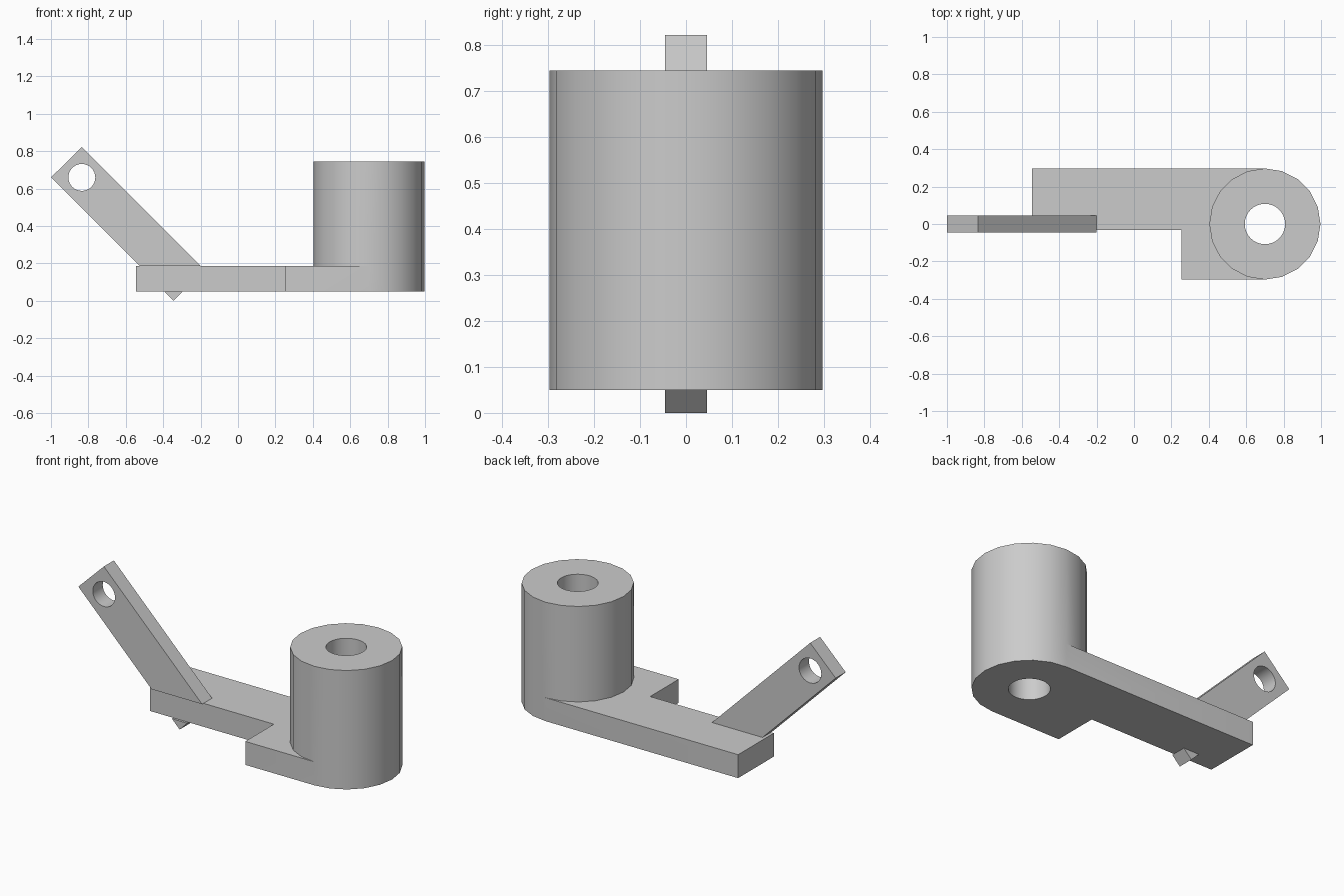
import bpy
import bmesh
from math import cos, sin, tau, radians
from mathutils import Vector

cube = bpy.data.objects.get("Cube")
if cube:
    bpy.data.objects.remove(cube, do_unlink=True)

grey = bpy.data.materials.new("light_grey")
grey.use_nodes = True
colour = (0.6, 0.6, 0.6, 1)
grey.diffuse_color = colour
grey.node_tree.nodes["Principled BSDF"].inputs["Base Color"].default_value = colour


def extrude(name, points, axis, low, high):
    """Extrude a flat outline along y (points are x, z) or z (points are x, y)."""
    def place(a, b, d):
        return (a, d, b) if axis == "y" else (a, b, d)
    bm = bmesh.new()
    face = bm.faces.new([bm.verts.new(place(a, b, low)) for a, b in points])
    result = bmesh.ops.extrude_face_region(bm, geom=[face])
    verts = [v for v in result["geom"] if isinstance(v, bmesh.types.BMVert)]
    offset = Vector(place(0, 0, high - low))
    bmesh.ops.translate(bm, verts=verts, vec=offset)
    bmesh.ops.recalc_face_normals(bm, faces=bm.faces)
    mesh = bpy.data.meshes.new(name)
    bm.to_mesh(mesh)
    bm.free()
    mesh.materials.append(grey)
    obj = bpy.data.objects.new(name, mesh)
    bpy.context.collection.objects.link(obj)
    return obj


def circle(x, y, radius, sides):
    return [(x + radius * cos(tau * i / sides), y + radius * sin(tau * i / sides))
            for i in range(sides)]


def combine(obj, tool, operation):
    """Apply a boolean and discard the tool object."""
    mod = obj.modifiers.new(operation.lower(), "BOOLEAN")
    mod.operation = operation
    mod.solver = "EXACT"
    mod.object = tool
    bpy.context.view_layer.objects.active = obj
    bpy.ops.object.modifier_apply(modifier=mod.name)
    bpy.data.objects.remove(tool, do_unlink=True)


def smooth(obj):
    bpy.ops.object.select_all(action="DESELECT")
    obj.select_set(True)
    bpy.context.view_layer.objects.active = obj
    bpy.ops.object.shade_smooth_by_angle(angle=radians(30))


bottom, plate_top, boss_top = 0.05, 0.187, 0.745
boss_x, boss_r = 0.70, 0.297

# Stepped base plate joined to the bored cylindrical boss
base = extrude("base_with_boss", [
    (-0.545, -0.033), (0.255, -0.033), (0.255, -boss_r),
    (boss_x, -boss_r), (boss_x, boss_r), (-0.545, boss_r)],
    "z", bottom, plate_top)
boss = extrude("boss", circle(boss_x, 0, boss_r, 20), "z", bottom, boss_top)
combine(base, boss, "UNION")
bore = extrude("bore_cutter", circle(boss_x, 0, 0.108, 32), "z", -0.1, 1)
combine(base, bore, "DIFFERENCE")
smooth(base)

# Slanted arm with a pin hole near its upper end
arm = extrude("slanted_arm", [
    (-1, 0.66), (-0.527, plate_top), (-0.2, plate_top), (-0.835, 0.822)],
    "y", -0.046, 0.046)
pin = extrude("pin_hole_cutter", circle(-0.835, 0.66, 0.072, 32), "y", -0.2, 0.2)
combine(arm, pin, "DIFFERENCE")
smooth(arm)

# Corner of the arm emerging under the plate
extrude("arm_tip", [(-0.395, bottom), (-0.345, 0), (-0.295, bottom)],
        "y", -0.046, 0.046)
